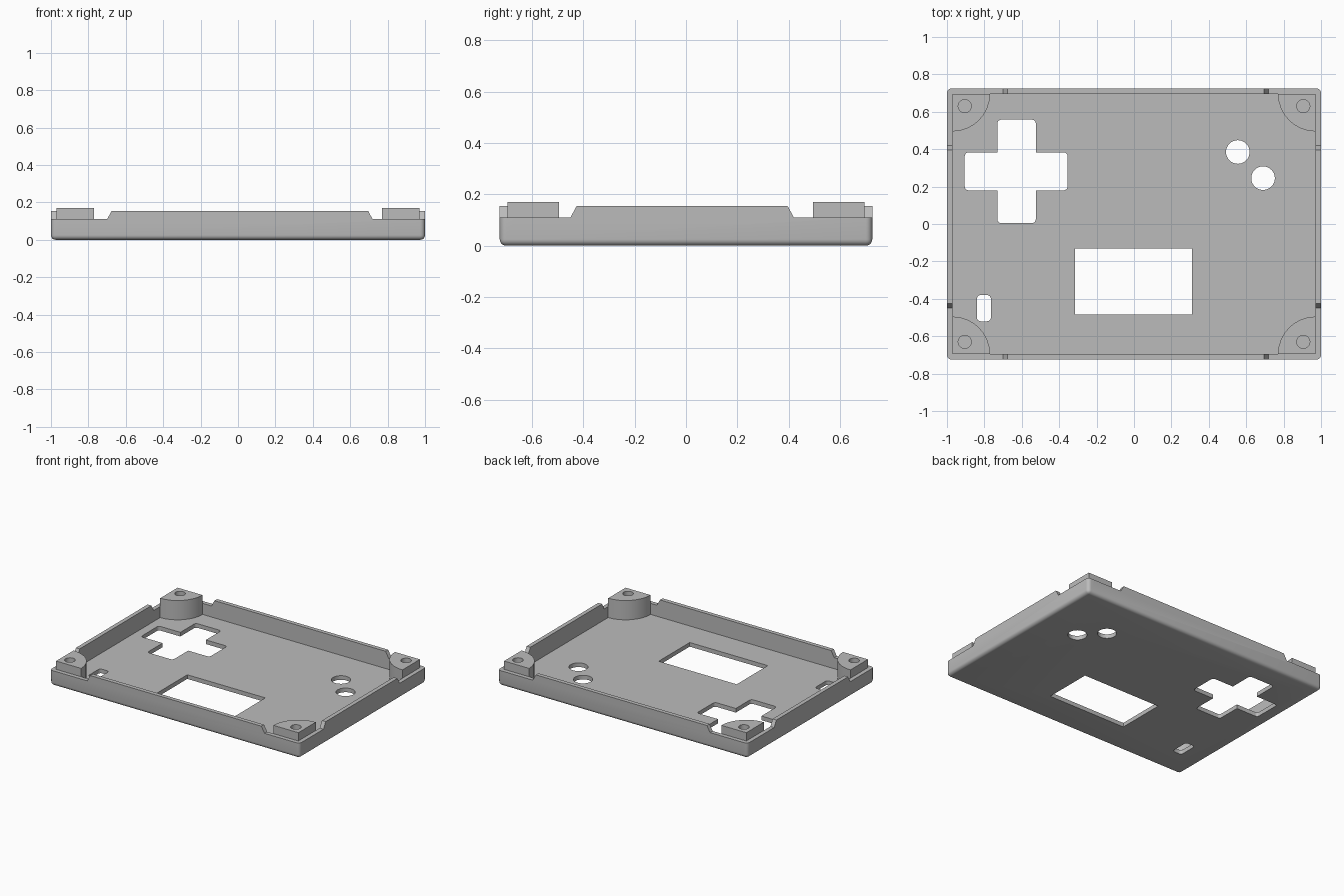
import bpy, bmesh, math
from mathutils import Vector

old = bpy.data.objects.get("Cube")
if old:
    bpy.data.objects.remove(old, do_unlink=True)

HX, HY = 1.0, 0.725           # outer half sizes
WALL, FLOOR = 0.03, 0.03
LOW, HIGH, POST = 0.11, 0.155, 0.17

grey = bpy.data.materials.new("plain grey")
grey.use_nodes = True
COLOR = (0.5, 0.5, 0.5, 1)
grey.diffuse_color = COLOR
grey.node_tree.nodes["Principled BSDF"].inputs["Base Color"].default_value = COLOR


def make(name, bm):
    bmesh.ops.recalc_face_normals(bm, faces=bm.faces[:])
    me = bpy.data.meshes.new(name)
    bm.to_mesh(me)
    bm.free()
    me.materials.append(grey)
    ob = bpy.data.objects.new(name, me)
    bpy.context.collection.objects.link(ob)
    return ob


def prism(name, base, direction):
    """Extrude a closed loop of 3D points along a direction."""
    bm = bmesh.new()
    face = bm.faces.new([bm.verts.new(p) for p in base])
    ext = bmesh.ops.extrude_face_region(bm, geom=[face])
    moved = [g for g in ext["geom"] if isinstance(g, bmesh.types.BMVert)]
    bmesh.ops.translate(bm, verts=moved, vec=Vector(direction))
    return make(name, bm)


def arc(cx, cy, r, a0, a1, n):
    steps = [math.radians(a0 + (a1 - a0) * i / n) for i in range(n + 1)]
    return [(cx + r * math.cos(a), cy + r * math.sin(a)) for a in steps]


def rounded_rect(x0, x1, y0, y1, r):
    corners = [(x1 - r, y1 - r), (x0 + r, y1 - r), (x0 + r, y0 + r), (x1 - r, y0 + r)]
    return [p for i, c in enumerate(corners) for p in arc(*c, r, 90 * i, 90 * i + 90, 4)]


def upright(name, outline, z0, z1):
    return prism(name, [(x, y, z0) for x, y in outline], (0, 0, z1 - z0))


def cut(target, cutter):
    mod = target.modifiers.new("cut", 'BOOLEAN')
    mod.operation, mod.solver, mod.object = 'DIFFERENCE', 'EXACT', cutter
    bpy.context.view_layer.objects.active = target
    bpy.ops.object.modifier_apply(modifier=mod.name)
    bpy.data.objects.remove(cutter, do_unlink=True)


def smooth(ob):
    bpy.ops.object.select_all(action='DESELECT')
    ob.select_set(True)
    bpy.context.view_layer.objects.active = ob
    bpy.ops.object.shade_smooth_by_angle(angle=math.radians(35))


# Shell block with rounded bottom and upright edges
bm = bmesh.new()
bmesh.ops.create_cube(bm, size=1)
for v in bm.verts:
    v.co = (v.co.x * 2 * HX, v.co.y * 2 * HY, (v.co.z + 0.5) * HIGH)
edges = [e for e in bm.edges if min(v.co.z for v in e.verts) < 0.001]
bmesh.ops.bevel(bm, geom=edges, offset=0.025, segments=5, profile=0.5, affect='EDGES')
shell = make("shell", bm)

# Hollow interior
ix, iy = HX - WALL, HY - WALL
cut(shell, upright("cavity", [(-ix, -iy), (ix, -iy), (ix, iy), (-ix, iy)], FLOOR, 0.3))

# Lowered rim at the corners, with sloped ends
def notch_profile(foot, top, end):
    return [(foot, LOW), (end, LOW), (end, 0.3), (top + (top - foot) * 3.2, 0.3)]

for side in (-1, 1):
    for foot, top in ((-0.70, -0.675), (0.72, 0.695)):
        pts = notch_profile(foot, top, math.copysign(1.1, foot))
        cut(shell, prism("notch", [(x, side * 0.66, z) for x, z in pts], (0, side * 0.2, 0)))
    for foot, top in ((-0.45, -0.425), (0.42, 0.395)):
        pts = notch_profile(foot, top, math.copysign(0.8, foot))
        cut(shell, prism("notch", [(side * 0.94, y, z) for y, z in pts], (side * 0.2, 0, 0)))

# Openings in the floor: direction pad, slot, screen, two round buttons
openings = [
    rounded_rect(-0.84, -0.765, -0.52, -0.38, 0.02),
    [(-0.315, -0.485), (0.31, -0.485), (0.31, -0.13), (-0.315, -0.13)],
    arc(0.555, 0.385, 0.063, 0, 354, 59),
    arc(0.69, 0.245, 0.063, 0, 354, 59),
    rounded_rect(-0.905, -0.355, 0.18, 0.383, 0.02),
    rounded_rect(-0.73, -0.525, 0.005, 0.558, 0.02),
]
for outline in openings:
    cut(shell, upright("opening", outline, -0.1, 0.08))
smooth(shell)

# Quarter-round screw posts with blind holes
for sx, side_name in ((-1, "right"), (1, "left")):
    for sy, end_name in ((-1, "front"), (1, "back")):
        quarter = [(0, 0)] + arc(0, 0, 0.2, 0, 90, 8)
        outline = [(sx * (ix - x), sy * (iy - y)) for x, y in quarter]
        post = upright(f"{end_name}_{side_name}_screw_post", outline, FLOOR - 0.01, POST)
        hole = arc(sx * 0.905, sy * 0.63, 0.035, 0, 350, 35)
        cut(post, upright("screw_hole", hole, 0.05, 0.3))
        smooth(post)
